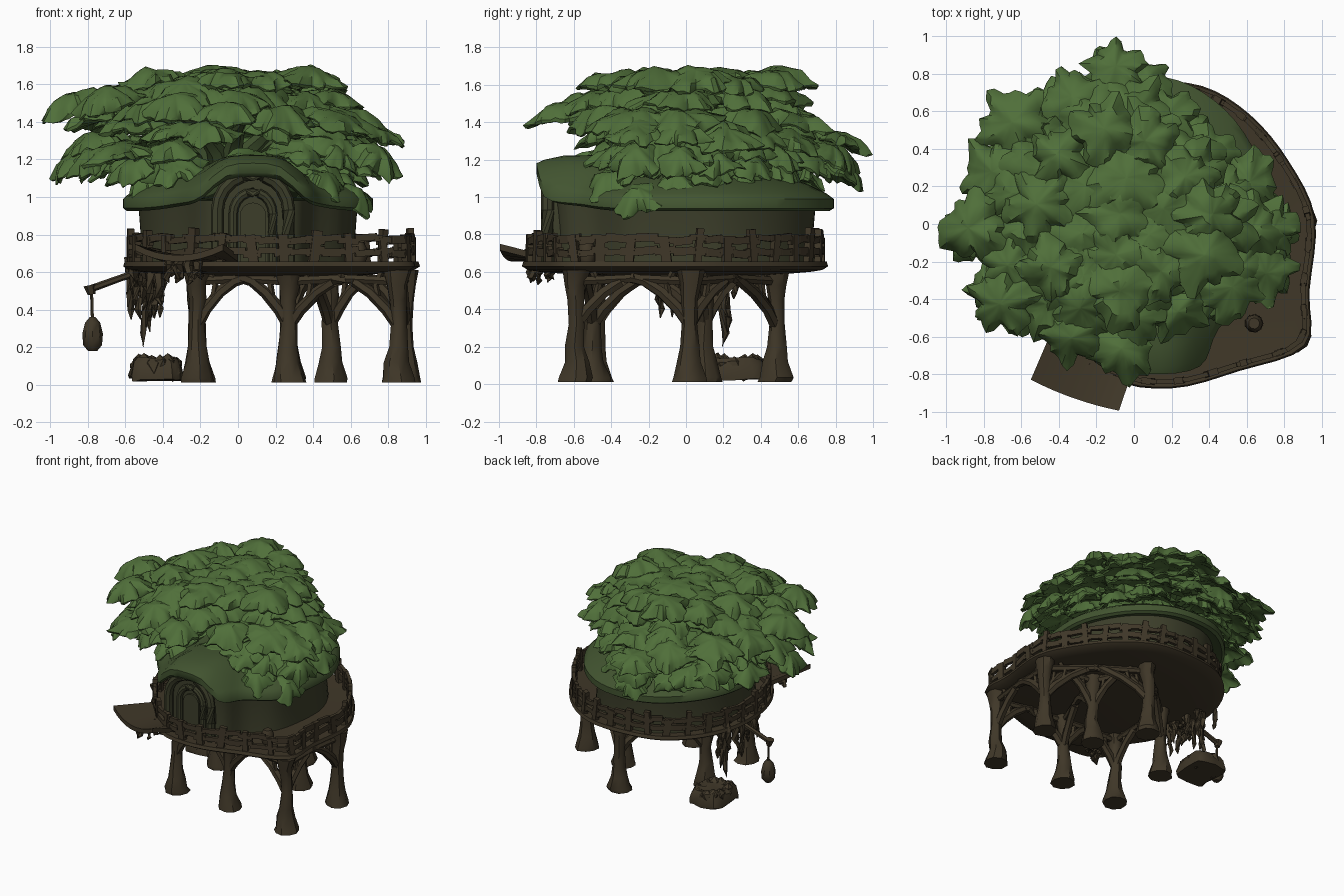
import bpy, bmesh, math, random
from mathutils import Vector, Matrix, Quaternion, noise

if "Cube" in bpy.data.objects:
    bpy.data.objects.remove(bpy.data.objects["Cube"])

random.seed(4)
U = random.uniform
TAU = math.tau


def material(name, rgb):
    m = bpy.data.materials.new(name)
    m.diffuse_color = (*rgb, 1)
    m.use_nodes = True
    m.node_tree.nodes["Principled BSDF"].inputs["Base Color"].default_value = m.diffuse_color
    return m


LEAF = material("leaf_green", (0.08, 0.16, 0.042))
ROOF = material("roof_green", (0.055, 0.09, 0.03))
WALL = material("wall_olive", (0.045, 0.048, 0.023))
WOOD = material("wood_brown", (0.05, 0.038, 0.021))


def finish(name, bm, mat, angle=40):
    bmesh.ops.recalc_face_normals(bm, faces=bm.faces)
    for f in bm.faces:
        f.smooth = True
    me = bpy.data.meshes.new(name)
    bm.to_mesh(me)
    bm.free()
    me.set_sharp_from_angle(angle=math.radians(angle))
    me.materials.append(mat)
    bpy.context.collection.objects.link(bpy.data.objects.new(name, me))


def loft(bm, rings, caps=True):
    vs = [[bm.verts.new(p) for p in r] for r in rings]
    n = len(vs[0])
    for a, b in zip(vs, vs[1:]):
        for i in range(n):
            bm.faces.new((a[i], a[(i + 1) % n], b[(i + 1) % n], b[i]))
    if caps:
        bm.faces.new(vs[0][::-1])
        bm.faces.new(vs[-1])


def tube(bm, path, radii, sides=7, rough=0.0, upright=False):
    pts = [Vector(p) for p in path]
    rings = []
    for i, p in enumerate(pts):
        d = pts[min(i + 1, len(pts) - 1)] - pts[max(i - 1, 0)]
        q = Vector((0, 0, 1)).rotation_difference(d.normalized())
        if abs(d.z) < 0.3 * d.length:
            q = d.to_track_quat('Z', 'Y')
        if upright:
            q = Quaternion()
        r = radii[i] if isinstance(radii, (list, tuple)) else radii
        rings.append([p + q @ Vector((math.cos(TAU * k / sides), math.sin(TAU * k / sides), 0))
                      * r * (1 + U(-rough, rough)) for k in range(sides)])
    loft(bm, rings)


def box(bm, loc, size, rz=0, tilt=0):
    m = (Matrix.Translation(loc) @ Matrix.Rotation(rz, 4, 'Z') @ Matrix.Rotation(tilt, 4, 'Y')
         @ Matrix.Diagonal((*size, 1)))
    bmesh.ops.create_cube(bm, size=1, matrix=m)


def spline(pts, steps):
    out, n = [], len(pts)
    P = [Vector(p) for p in pts]
    for i in range(n):
        a, b, c, d = P[i - 1], P[i], P[(i + 1) % n], P[(i + 2) % n]
        for k in range(steps):
            t = k / steps
            out.append(0.5 * (2 * b + (c - a) * t + (2 * a - 5 * b + 4 * c - d) * t * t
                              + (3 * b - a - 3 * c + d) * t ** 3))
    return out


# Deck slab with a bulging rim and shallow hull under it
edge = spline([(-.43, -.5), (-.13, -.8), (.2, -.86), (.55, -.77), (.9, -.64), (.92, -.35), (.95, .03),
               (.81, .33), (.61, .57), (.36, .72), (.05, .74), (-.25, .67), (-.48, .45), (-.59, .15), (-.57, -.2)], 4)
mid = Vector((.15, -.05))
bm = bmesh.new()
loft(bm, [[(*(mid + (p - mid) * s), z) for p in edge]
          for s, z in ((.6, .58), (.9, .6), (.98, .61), (1.02, .63), (1.01, .655), (.96, .65))])
finish("deck", bm, WOOD)

# Rickety railing around the deck
bm = bmesh.new()
n = len(edge)
for i in range(0, n):
    p, q = edge[i], edge[(i + 1) % n]
    d = q - p
    a = math.atan2(d.y, d.x)
    c = mid + ((p + q) / 2 - mid) * .975
    if i % 2 == 0:
        h = U(.14, .2)
        box(bm, (c.x, c.y, .64 + h / 2), (U(.035, .055), .035, h), a, U(-.15, .15))
    for z in (.705, .775):
        box(bm, (c.x, c.y, z + U(-.01, .01)), (d.length * 1.15, .025, U(.03, .045)), a, U(-.12, .12))
finish("railing", bm, WOOD, 30)

# Entry landing at the front left: a slab that sags between its two ends
bm = bmesh.new()
rows = []
for k in range(9):
    u = k / 8
    inner = Vector((-.4, -.48)).lerp(Vector((.0, -.76)), u)
    outer = Vector((-.55, -.83)).lerp(Vector((-.08, -.995)), u) - Vector((.05, .13)) * .5 * u * (1 - u)
    z = .655 + .06 * (2 * u - 1) ** 2
    rows.append([(*inner, .655), (*outer, z), (*outer, z + .035), (*inner, .69)])
loft(bm, rows)
finish("landing", bm, WOOD, 30)

# Legs with narrow ankles and flared feet
legs = [(-.22, -.48), (.27, -.5), (.85, -.59), (.89, .02), (.27, .48), (-.22, .05), (.49, .1)]
bm = bmesh.new()
for x, y in legs:
    tube(bm, [(x + U(-.008, .008), y + U(-.008, .008), z) for z in (.01, .035, .12, .2, .32, .45, .53, .61)],
         [.092, .088, .066, .052, .043, .045, .055, .075], 9, .07, True)
finish("legs", bm, WOOD)

# Arched braces and cross beams between legs
bm = bmesh.new()
for i, j in ((0, 1), (1, 2), (2, 3), (3, 6), (3, 4), (4, 5), (5, 0), (1, 6), (6, 4)):
    a, b = Vector(legs[i]), Vector(legs[j])
    for s, e in ((a, b), (b, a)):
        tube(bm, [(*s.lerp(e, t), z) for t, z in ((0, .31), (.1, .4), (.25, .49), (.4, .55), (.52, .57))],
             [.03, .032, .03, .03, .03], 6, .1)
        tube(bm, [(*s.lerp(e, t), z) for t, z in ((.17, .44), (.2, .53), (.15, .6))], .018, 5)
    tube(bm, [(*a, .55), (*a.lerp(b, .5), .565), (*b, .55)], .025, 6)
finish("braces", bm, WOOD)

# House outline: oval body with a porch pushed out at the front
house = spline([(.71, -.05), (.7, .25), (.54, .55), (.3, .74), (.05, .79), (-.2, .74), (-.42, .56), (-.57, .3),
                (-.61, .0), (-.52, -.3), (-.34, -.54), (-.19, -.75), (.08, -.8), (.35, -.76), (.45, -.56), (.64, -.36)], 4)
hub = Vector((.05, 0))

# House walls
bm = bmesh.new()
loft(bm, [[(*(hub + (p - hub) * s), z) for p in house] for s, z in ((.88, .63), (.86, .8), (.88, .98))])
finish("house_walls", bm, WALL)

# Roof: thick eave that swells up into a hood over the door
bm = bmesh.new()
rings = []
for s, z in ((.8, .97), (.97, .925), (1, .94), (1.0, .99), (.95, 1.02), (.82, 1.07), (.6, 1.13), (.3, 1.18), (.04, 1.2)):
    ring = []
    for o in house:
        x, y = hub + (o - hub) * s
        front = min(1, max(0, (-y - .05) / .5))
        bump = math.exp(-((x - .08) / .24) ** 4) * .15 * s ** 1.5 + .04 * math.exp(-((x - .05) / .45) ** 4)
        ring.append((x, y, z + front * bump))
    rings.append(ring)
loft(bm, rings)
finish("roof", bm, ROOF, 50)


def arch(w, spring, y, rise=1.0):
    cx = .08
    return ([(cx - w, y, .65), (cx - w, y, .8)] +
            [(cx - w * math.cos(math.pi * k / 10), y, spring + rise * w * math.sin(math.pi * k / 10)) for k in range(11)]
            + [(cx + w, y, .8), (cx + w, y, .65)])


# Doorway under the hood
bm = bmesh.new()
loft(bm, [arch(.19, .93, -.71), arch(.19, .93, -.3)])
finish("porch_body", bm, WALL)
bm = bmesh.new()
tube(bm, arch(.19, .93, -.74), .035, 8)
tube(bm, arch(.105, .91, -.72, 1.1), .025, 8)
finish("door_frames", bm, WALL)
bm = bmesh.new()
loft(bm, [arch(.07, .9, -.725), arch(.07, .9, -.68)])
finish("door", bm, WALL)

# Pot standing on the deck corner
bm = bmesh.new()
tube(bm, [(.64, -.53, z) for z in (.64, .68, .73, .76)], [.035, .05, .045, .03], 9)
finish("deck_pot", bm, WOOD)

# Lantern on its arm
bm = bmesh.new()
tube(bm, [(-.5, .04, .61), (-.62, .04, .57), (-.8, .04, .505)], [.022, .018, .02], 6)
tube(bm, [(-.79, .04, .53), (-.78, .04, .48)], [.035, .02], 6)
tube(bm, [(-.78, .04, .5), (-.775, .04, .34)], .009, 5)
tube(bm, [(-.775, .04, z) for z in (.36, .33, .27, .21, .18)], [.015, .04, .055, .05, .025], 8)
finish("lantern", bm, WOOD)

# Rock pile under the deck
bm = bmesh.new()
base = []
for k in range(20):
    c, s = math.cos(TAU * k / 20), math.sin(TAU * k / 20)
    base.append((.145 * math.copysign(abs(c) ** .45, c), .17 * math.copysign(abs(s) ** .45, s)))
loft(bm, [[(-.435 + x * s * U(.93, 1.05), .26 + y * s * U(.93, 1.05), z + U(-.01, .01)) for x, y in base]
          for s, z in ((.98, .025), (1, .05), (.9, .11), (.78, .14), (.4, .13))])
for k in range(14):
    a = TAU * k / 14
    m = (Matrix.Translation((-.435 + .1 * math.cos(a), .26 + .12 * math.sin(a), U(.08, .11)))
         @ Matrix.Rotation(U(0, 6), 4, 'Z') @ Matrix.Diagonal((U(.04, .06), U(.04, .06), U(.05, .065), 1)))
    for v in bmesh.ops.create_icosphere(bm, subdivisions=1, radius=1, matrix=m)['verts']:
        v.co += Vector((U(-1, 1), U(-1, 1), U(-1, 1))) * .006
finish("rocks", bm, WOOD, 30)

# Hanging vines on the left side and below the landing
bm = bmesh.new()
vines = [(U(-.58, -.4), U(-.15, .3), U(.34, .52)) for k in range(24)]
vines += [(U(-.38, -.2), U(-.84, -.68), U(.53, .58)) for k in range(10)]
for x, y, z in vines + [(-.5, .2, .2), (-.47, .22, .28)]:
    h = .68 - z
    tube(bm, [(x + U(-.015, .015), y + U(-.015, .015), .68 - h * t) for t in (0, .3, .6, .85, 1)],
         [.02, .026, .022, .018, .003], 5, .3)
finish("hanging_vines", bm, WOOD)

# Trunk and boughs that carry the canopy
bm = bmesh.new()
for k in range(9):
    a = TAU * k / 9
    c, s = math.cos(a), math.sin(a)
    tube(bm, [(-.05 + c * r, .08 + s * r, z) for r, z in ((.05, 1.1), (.14, 1.25), (.3, 1.36), (.5, 1.42))],
         [.07, .05, .035, .015], 6)
finish("boughs", bm, ROOF)

# Canopy: flat ragged tiers of leaf pads that follow the outline seen from above
ctr = Vector((-.06, .06))
outline = [Vector(p) - ctr for p in spline(
    [(.88, -.05), (.72, .25), (.5, .45), (.2, .66), (-.08, .99), (-.4, .74), (-.74, .62), (-.84, .3), (-.98, -.05),
     (-.82, -.54), (-.55, -.52), (-.35, -.7), (-.1, -.77), (.25, -.58), (.6, -.42), (.86, -.33)], 4)]


def pad(bm, c, r, out, tilt, h):
    q = Quaternion((-out.y, out.x, 0), tilt) if out.length > 0 else Quaternion()
    ph, ph2, lobes, na = U(0, 6), U(0, 6), random.choice((3, 4, 5)), 36
    rag = [1 + .17 * math.cos(lobes * TAU * k / na + ph) + .1 * math.cos(9 * TAU * k / na + ph2) + U(-.07, .07)
           for k in range(na)]
    rings = []
    for f, z in ((.05, -.3), (.6, -.35), (.96, -.7), (1, -.5), (.82, .1), (.6, .55), (.3, .85), (.04, 1)):
        ring = []
        for k in range(na):
            t = TAU * k / na
            g = f * (1 + (rag[k] - 1) * f) * r
            p = Vector(c) + q @ Vector((g * math.cos(t), g * math.sin(t), z * h))
            p.z += .035 * noise.noise(p * 9) + .025 * noise.noise(p * 24) * f
            ring.append(p)
        rings.append(ring)
    loft(bm, rings)


bm = bmesh.new()
# (outline fraction, height, count, pad radius, tilt)
for f, z, num, r, tilt in ((0, 1.61, 1, .22, 0), (.25, 1.615, 6, .2, .03), (.52, 1.62, 11, .17, .1),
                           (.56, 1.53, 10, .18, .2), (.68, 1.46, 13, .18, .25), (.84, 1.41, 16, .17, .28),
                           (.55, 1.36, 10, .18, .2), (.74, 1.27, 15, .17, .3), (.86, 1.21, 18, .145, .45),
                           (.66, 1.16, 13, .16, .35)):
    off = U(0, 1)
    for k in range(num):
        o = outline[int((k + off) / num * len(outline)) % len(outline)]
        p = ctr + o * f
        if (z < 1.38 and p.y < -.4) or (z < 1.2 and p.x > .25 and p.y > .3):
            continue
        lean = .1 * (p.x + p.y) if f > .6 and z > 1.3 else 0
        pad(bm, (p.x + U(-.03, .03), p.y + U(-.03, .03), z - lean + U(-.035, .025)), r * U(.85, 1.15),
            o.normalized() if f else Vector((0, 0)), tilt + U(-.12, .12), U(.045, .065))
# Leaf sprays drooping onto the roof
for x, y, z in ((.6, -.25, 1.0), (.55, -.05, 1.06), (.45, -.4, 1.08), (.4, .3, 1.12), (.2, .5, 1.12), (-.45, -.1, 1.11),
                (-.1, .83, 1.13), (-.3, .6, 1.12), (.5, .15, 1.09)):
    pad(bm, (x, y, z), .14, Vector((x, y)).normalized(), .5, .06)
finish("canopy", bm, LEAF, 35)
